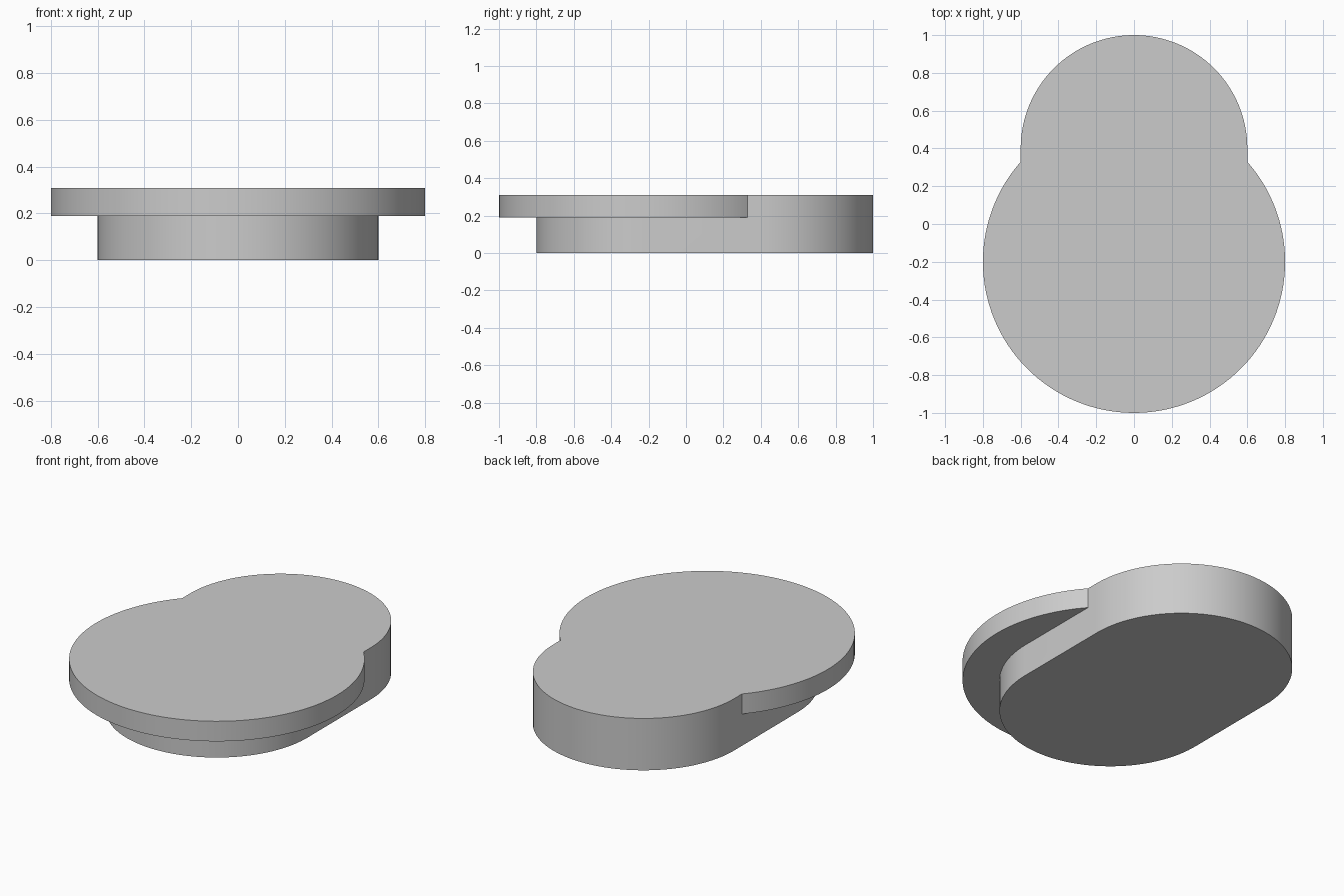
import bpy
import bmesh
from math import cos, sin, pi

cube = bpy.data.objects.get("Cube")
if cube:
    bpy.data.objects.remove(cube, do_unlink=True)

HEIGHT = 0.31
LIP_Z = 0.19
FRONT_Y, BACK_Y = -0.2, 0.4
BODY_R, DISC_R = 0.6, 0.8

grey = bpy.data.materials.new("plain grey")
grey.use_nodes = True
colour = (0.6, 0.6, 0.6, 1)
grey.diffuse_color = colour
grey.node_tree.nodes["Principled BSDF"].inputs["Base Color"].default_value = colour


def arc(y, radius, start, end, steps):
    """Points on an arc centred on x = 0."""
    return [(radius * cos(start + (end - start) * i / steps),
             y + radius * sin(start + (end - start) * i / steps))
            for i in range(steps + 1)]


def prism(name, outline, bottom, top):
    """Closed solid made by raising an outline."""
    bm = bmesh.new()
    base = bm.faces.new([bm.verts.new((x, y, bottom)) for x, y in outline])
    raised = bmesh.ops.extrude_face_region(bm, geom=[base])["geom"]
    verts = [v for v in raised if isinstance(v, bmesh.types.BMVert)]
    bmesh.ops.translate(bm, vec=(0, 0, top - bottom), verts=verts)
    bmesh.ops.recalc_face_normals(bm, faces=bm.faces)
    mesh = bpy.data.meshes.new(name)
    bm.to_mesh(mesh)
    bm.free()
    mesh.materials.append(grey)
    obj = bpy.data.objects.new(name, mesh)
    bpy.context.collection.objects.link(obj)
    return obj


# Rounded slot-shaped body, full height
slot = arc(BACK_Y, BODY_R, 0, pi, 64) + arc(FRONT_Y, BODY_R, pi, 2 * pi, 64)
body = prism("stepped_body", slot, 0, HEIGHT)

# Wide disc overhanging the front end, flush with the top
circle = arc(FRONT_Y, DISC_R, 0, 2 * pi, 128)[:-1]
disc = prism("overhanging_disc", circle, LIP_Z, HEIGHT)

# Join both into one solid
union = body.modifiers.new("join disc", "BOOLEAN")
union.operation = "UNION"
union.solver = "EXACT"
union.object = disc
bpy.context.view_layer.objects.active = body
body.select_set(True)
bpy.ops.object.modifier_apply(modifier=union.name)
bpy.data.objects.remove(disc, do_unlink=True)

# Round walls smooth, rims sharp
bpy.ops.object.shade_smooth_by_angle(angle=pi / 6)
